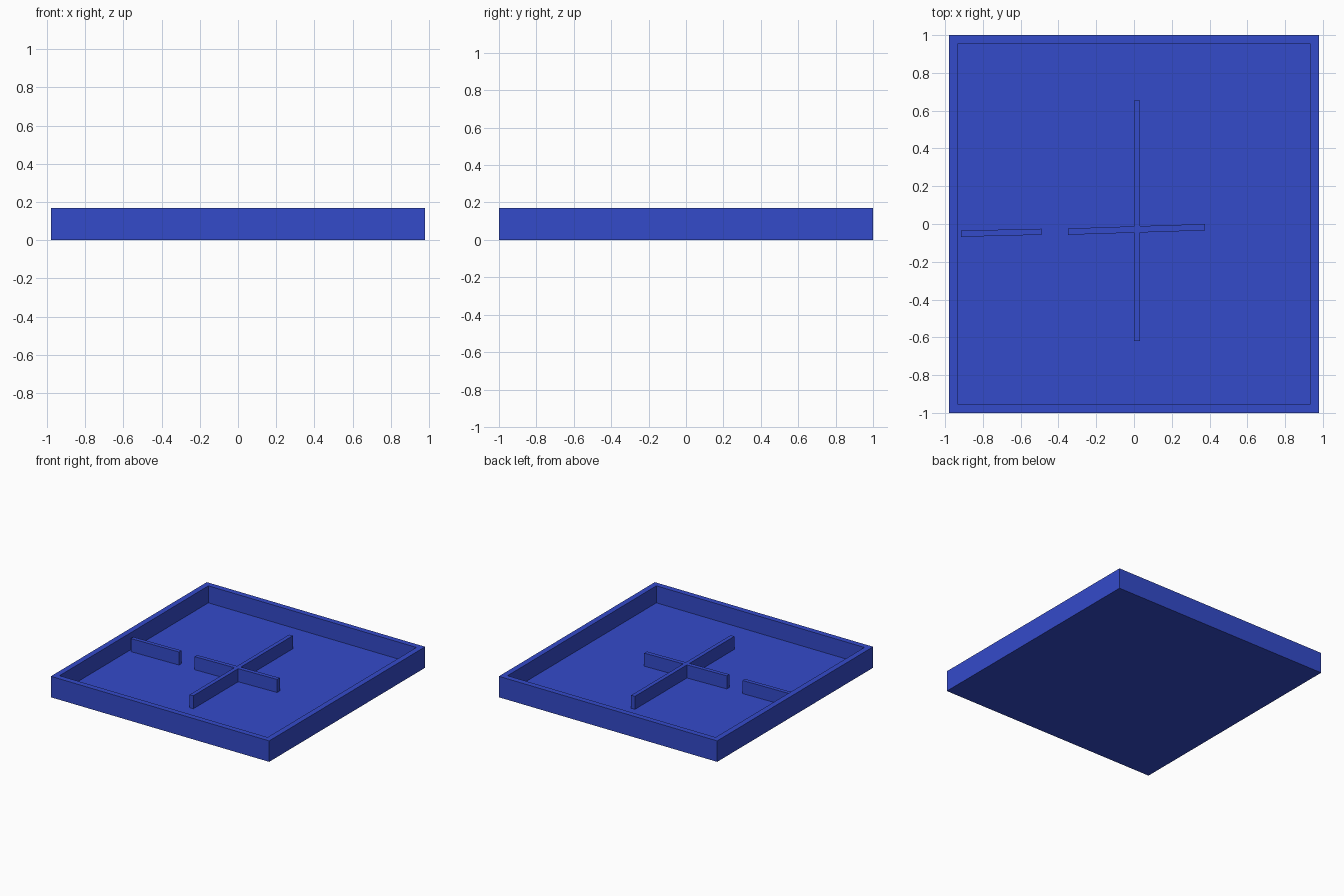
import bpy
import bmesh

if "Cube" in bpy.data.objects:
    bpy.data.objects.remove(bpy.data.objects["Cube"])

WALL_TOP, FLOOR, DIVIDER_TOP = 0.17, 0.032, 0.138

blue = bpy.data.materials.new("royal blue")
blue.diffuse_color = (0.034, 0.069, 0.59, 1)
blue.use_nodes = True
blue.node_tree.nodes["Principled BSDF"].inputs["Base Color"].default_value = blue.diffuse_color


def finish(name, bm):
    bmesh.ops.recalc_face_normals(bm, faces=bm.faces)
    mesh = bpy.data.meshes.new(name)
    bm.to_mesh(mesh)
    bm.free()
    mesh.materials.append(blue)
    obj = bpy.data.objects.new(name, mesh)
    bpy.context.collection.objects.link(obj)
    return obj


def prism(name, outline, z0, z1):
    bm = bmesh.new()
    face = bm.faces.new([bm.verts.new((x, y, z0)) for x, y in outline])
    top = bmesh.ops.extrude_face_region(bm, geom=[face])["geom"]
    verts = [g for g in top if isinstance(g, bmesh.types.BMVert)]
    bmesh.ops.translate(bm, verts=verts, vec=(0, 0, z1 - z0))
    return finish(name, bm)


# Tray: a slab with its top inset for the rim, then sunk to the floor
bm = bmesh.new()
bmesh.ops.create_cube(bm, size=1)
for v in bm.verts:
    v.co = (v.co.x * 1.96, v.co.y * 2, (v.co.z + 0.5) * WALL_TOP)
top = max(bm.faces, key=lambda f: f.calc_center_median().z)
bmesh.ops.inset_region(bm, faces=[top], thickness=0.065)
sunk = bmesh.ops.extrude_discrete_faces(bm, faces=[top])["faces"][0]
for v in sunk.verts:
    v.co.z = FLOOR
finish("tray", bm)

# Cross-shaped divider, with slightly slanted side arms
prism("cross_divider", [
    (0, -0.62), (0.033, -0.62), (0.033, -0.045), (0.375, -0.034),
    (0.375, 0.0), (0.033, -0.011), (0.033, 0.655), (0, 0.655),
    (0, -0.012), (-0.35, -0.024), (-0.35, -0.057), (0, -0.046),
], FLOOR, DIVIDER_TOP)

# Short divider joined to the left rim
prism("side_divider", [
    (-0.915, -0.068), (-0.49, -0.057), (-0.49, -0.025), (-0.915, -0.035),
], FLOOR, DIVIDER_TOP)
